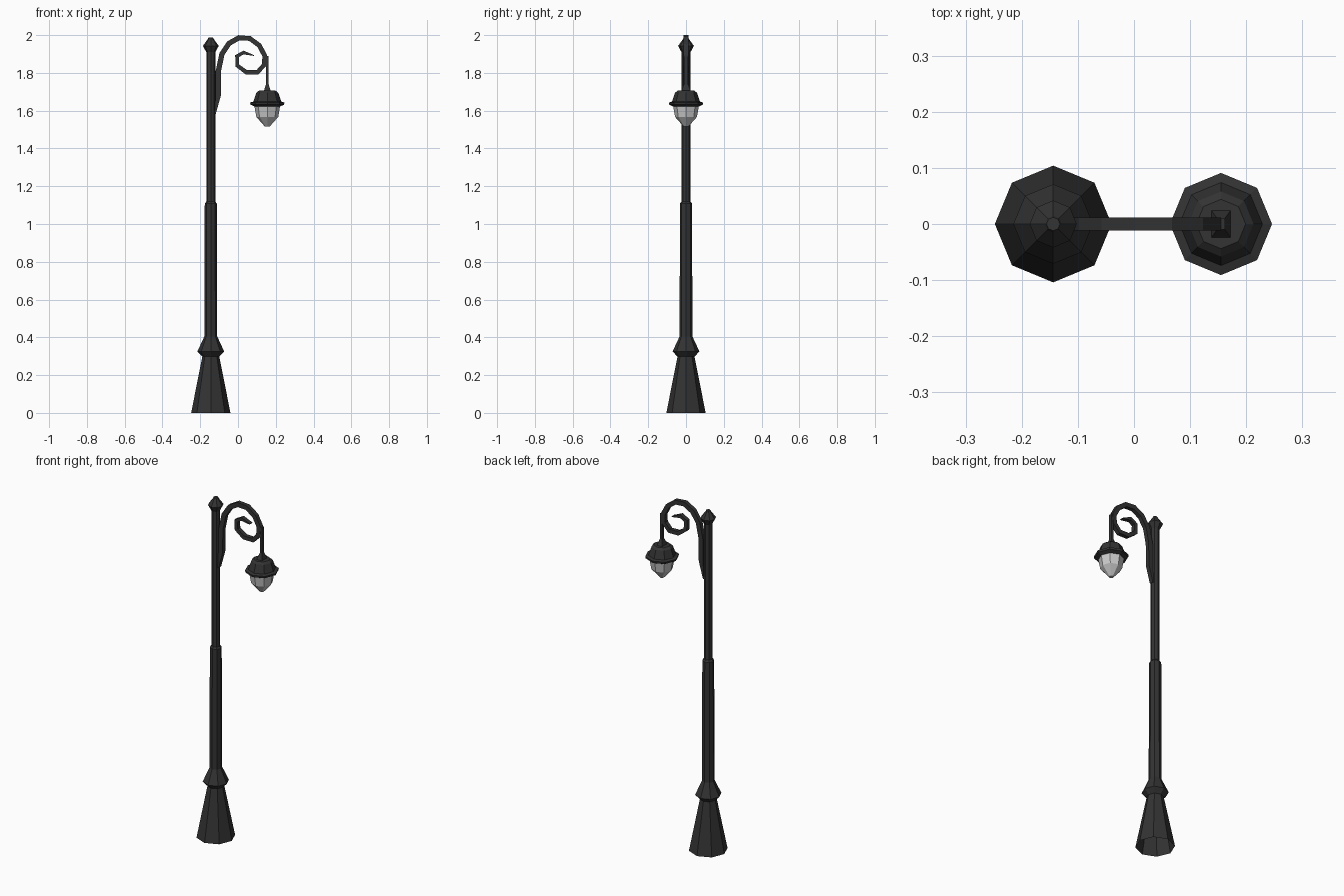
import bpy, bmesh, math
from mathutils import Vector

if "Cube" in bpy.data.objects:
    bpy.data.objects.remove(bpy.data.objects["Cube"])


def material(name, rgb):
    m = bpy.data.materials.new(name)
    m.diffuse_color = (*rgb, 1)
    m.use_nodes = True
    m.node_tree.nodes["Principled BSDF"].inputs["Base Color"].default_value = m.diffuse_color
    return m


IRON = material("dark_iron", (0.033, 0.033, 0.033))
GLASS = material("pale_glass", (0.6, 0.6, 0.6))
POST_X, LAMP_X = -0.144, 0.155


def finish(name, bm, mat):
    bmesh.ops.recalc_face_normals(bm, faces=bm.faces)
    mesh = bpy.data.meshes.new(name)
    bm.to_mesh(mesh)
    bm.free()
    mesh.materials.append(mat)
    ob = bpy.data.objects.new(name, mesh)
    bpy.context.collection.objects.link(ob)
    return ob


def skin(name, rings, mat, cap_start=True, cap_end=True):
    """Join a row of equal-sized point rings with flat quads."""
    bm = bmesh.new()
    vs = [[bm.verts.new(p) for p in r] for r in rings]
    n = len(vs[0])
    for a, b in zip(vs, vs[1:]):
        for i in range(n):
            j = (i + 1) % n
            bm.faces.new((a[i], a[j], b[j], b[i]))
    if cap_start:
        bm.faces.new(vs[0])
    if cap_end:
        bm.faces.new(vs[-1])
    return finish(name, bm, mat)


def lathe(name, cx, profile, mat, **caps):
    """Eight-sided turned part from (radius, z) pairs."""
    rings = [[(cx + r * math.cos(i * math.pi / 4), r * math.sin(i * math.pi / 4), z)
              for i in range(8)] for r, z in profile]
    return skin(name, rings, mat, **caps)


def block_stack(name, cx, sections, mat):
    """Four-sided part from (half x, half y, z) sections."""
    rings = [[(cx + sx * hx, sy * hy, z) for sx, sy in ((1, 1), (-1, 1), (-1, -1), (1, -1))]
             for hx, hy, z in sections]
    return skin(name, rings, mat)


# post: flared base, collar, two-step shaft and finial
lathe("post", POST_X, [
    (0.104, 0), (0.045, 0.298), (0.071, 0.325), (0.034, 0.405), (0.032, 1.108),
    (0.024, 1.118), (0.024, 1.91), (0.042, 1.943), (0.015, 1.98), (0.012, 1.987)],
    IRON, cap_start=False)

# scroll arm: (x, z, half thickness) along the spiral
path = [(-0.121, 1.582, 0.003), (-0.105, 1.68, 0.014), (-0.104, 1.81, 0.014),
        (-0.085, 1.90, 0.014), (-0.048, 1.956, 0.014), (0.005, 1.986, 0.014),
        (0.063, 1.982, 0.013), (0.113, 1.945, 0.013), (0.142, 1.89, 0.013),
        (0.138, 1.841, 0.013), (0.102, 1.803, 0.012), (0.044, 1.804, 0.012),
        (-0.003, 1.838, 0.011), (-0.005, 1.889, 0.011), (0.03, 1.908, 0.010),
        (0.084, 1.892, 0.002)]
rings = []
for i, (x, z, h) in enumerate(path):
    p = Vector((x, 0, z))
    a = path[max(i - 1, 0)]
    b = path[min(i + 1, len(path) - 1)]
    t = Vector((b[0] - a[0], 0, b[1] - a[1])).normalized()
    n = Vector((-t.z, 0, t.x)) * h
    w = Vector((0, 0.012, 0))
    rings.append([p + n + w, p - n + w, p - n - w, p + n - w])
skin("scroll_arm", rings, IRON)

# hanging rod that widens into a square foot on the lamp
block_stack("hanging_rod", LAMP_X, [
    (0.007, 0.010, 1.89), (0.007, 0.010, 1.74), (0.019, 0.027, 1.70)], IRON)

# lamp hood with brim
lathe("lamp_hood", LAMP_X, [
    (0.044, 1.706), (0.058, 1.695), (0.074, 1.648), (0.091, 1.643),
    (0.089, 1.632), (0.068, 1.622)], IRON)

# glass lantern bowl
lathe("lamp_glass", LAMP_X, [
    (0.069, 1.63), (0.058, 1.567), (0.012, 1.515)], GLASS)
